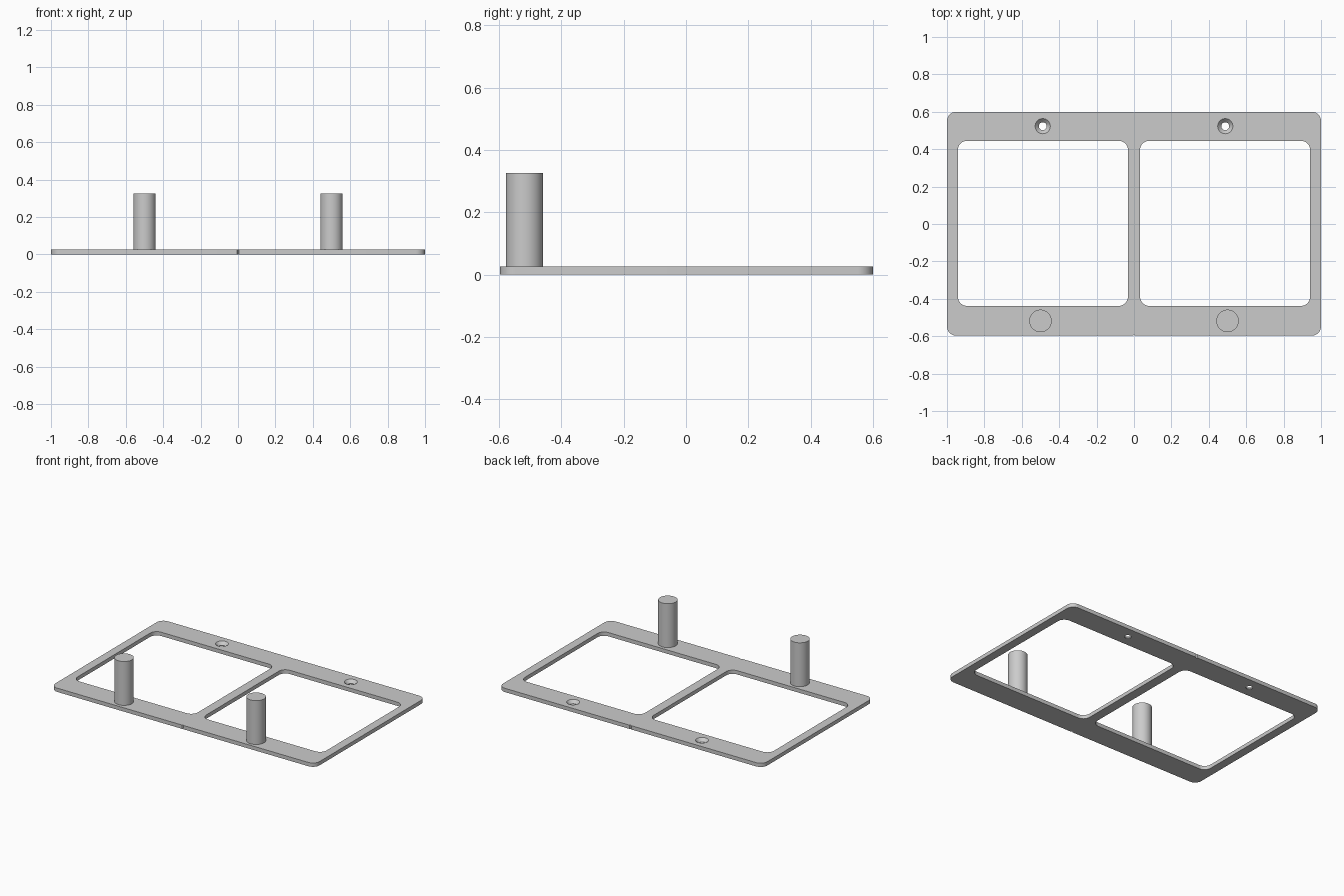
import bpy, bmesh
from math import cos, sin, pi, radians

if "Cube" in bpy.data.objects:
    bpy.data.objects.remove(bpy.data.objects["Cube"])

THICK = 0.026
grey = bpy.data.materials.new("plain grey")
grey.use_nodes = True
colour = (0.6, 0.6, 0.6, 1)
grey.diffuse_color = colour
grey.node_tree.nodes["Principled BSDF"].inputs["Base Color"].default_value = colour


def prism(name, bottom, top, z0, z1):
    """Solid between two matching outlines."""
    bm = bmesh.new()
    low = [bm.verts.new((x, y, z0)) for x, y in bottom]
    high = [bm.verts.new((x, y, z1)) for x, y in top]
    bm.faces.new(low[::-1])
    bm.faces.new(high)
    n = len(low)
    for i in range(n):
        j = (i + 1) % n
        bm.faces.new((low[i], low[j], high[j], high[i]))
    mesh = bpy.data.meshes.new(name)
    bm.to_mesh(mesh)
    bm.free()
    mesh.materials.append(grey)
    obj = bpy.data.objects.new(name, mesh)
    bpy.context.collection.objects.link(obj)
    return obj


def rounded(x0, x1, y0, y1, r, steps=8):
    centres = [(x1 - r, y1 - r), (x0 + r, y1 - r), (x0 + r, y0 + r), (x1 - r, y0 + r)]
    return [(cx + r * cos((q + s / steps) * pi / 2), cy + r * sin((q + s / steps) * pi / 2))
            for q, (cx, cy) in enumerate(centres) for s in range(steps + 1)]


def circle(x, y, r, n=48):
    return [(x + r * cos(2 * pi * i / n), y + r * sin(2 * pi * i / n)) for i in range(n)]


def smooth(obj):
    bpy.ops.object.select_all(action='DESELECT')
    obj.select_set(True)
    bpy.context.view_layer.objects.active = obj
    bpy.ops.object.shade_smooth_by_angle(angle=radians(30))


# Flat frame plate
outline = rounded(-1, 1, -0.597, 0.6, 0.05)
plate = prism("frame_plate", outline, outline, 0, THICK)

cutters = []
for side, word in ((1, "left"), (-1, "right")):
    # Window opening
    xs = sorted((side * 0.032, side * 0.942))
    window = rounded(*xs, -0.438, 0.445, 0.05)
    cutters.append(prism(word + "_window_cutter", window, window, -0.1, 0.1))
    # Countersunk screw hole, straight below and conical above
    x, y = side * 0.488, 0.523
    bore, sink = circle(x, y, 0.021), circle(x, y, 0.041)
    cutters.append(prism(word + "_bore_cutter", bore, bore, -0.1, 0.1))
    cutters.append(prism(word + "_countersink_cutter", bore, sink, 0.005, THICK + 0.0005))
    # Upright post
    ring = circle(side * 0.5, -0.518, 0.06)
    smooth(prism(word + "_post", ring, ring, THICK, 0.326))

# Small seam notches halfway along the long edges
for y, word in ((-0.597, "front"), (0.6, "back")):
    notch = circle(0, y, 0.006, 4)
    cutters.append(prism(word + "_notch_cutter", notch, notch, -0.1, 0.1))

for cutter in cutters:
    cutter.hide_render = True
    cutter.hide_set(True)
    mod = plate.modifiers.new(cutter.name, 'BOOLEAN')
    mod.operation = 'DIFFERENCE'
    mod.solver = 'EXACT'
    mod.object = cutter

# Bake the cuts, then drop the cutters
bpy.ops.object.select_all(action='DESELECT')
bpy.context.view_layer.objects.active = plate
plate.select_set(True)
for mod in list(plate.modifiers):
    bpy.ops.object.modifier_apply(modifier=mod.name)
for cutter in cutters:
    bpy.data.objects.remove(cutter)
smooth(plate)
